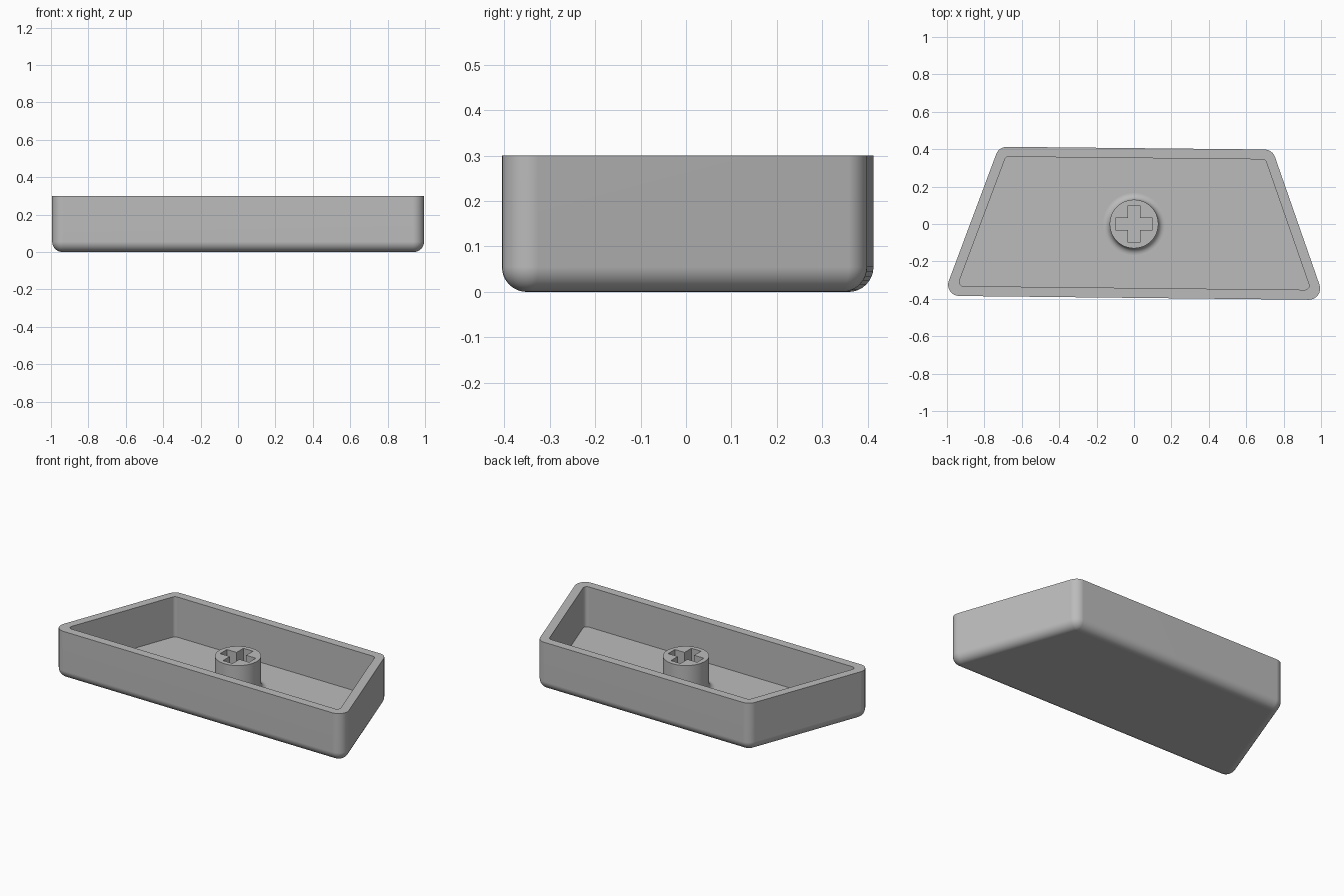
import bpy, bmesh, math
from mathutils import Vector

cube = bpy.data.objects.get("Cube")
if cube:
    bpy.data.objects.remove(cube, do_unlink=True)

grey = bpy.data.materials.new("plain_grey")
grey.use_nodes = True
colour = (0.5, 0.5, 0.5, 1)
grey.diffuse_color = colour
grey.node_tree.nodes["Principled BSDF"].inputs["Base Color"].default_value = colour

# Sharp corners of the trapezoid outline, counter-clockwise
CORNERS = [Vector(p) for p in ((-1.02, -0.384), (1.02, -0.406), (0.74, 0.398), (-0.722, 0.413))]
HEIGHT, FLOOR, WALL, ROUND = 0.3, 0.05, 0.053, 0.055
SEGMENTS = 8


def rounded_outline(inset, radius, z):
    """Trapezoid moved inward by inset, with corners of the given radius."""
    points = []
    for i, corner in enumerate(CORNERS):
        before = (corner - CORNERS[i - 1]).normalized()
        after = (CORNERS[(i + 1) % len(CORNERS)] - corner).normalized()
        inward = (after - before).normalized()
        half = after.angle(inward)
        centre = corner + inward * (inset + radius) / math.sin(half)
        start = math.atan2(-before.x, before.y)
        turn = math.pi - 2 * half
        for k in range(SEGMENTS + 1):
            a = start + turn * k / SEGMENTS
            points.append((centre.x + radius * math.cos(a), centre.y + radius * math.sin(a), z))
    return points


def circle(radius, z, count=64):
    return [(radius * math.cos(math.tau * k / count), radius * math.sin(math.tau * k / count), z)
            for k in range(count)]


def loft(name, loops):
    """Closed solid skinned through loops of equal length."""
    bm = bmesh.new()
    rings = [[bm.verts.new(p) for p in loop] for loop in loops]
    for a, b in zip(rings, rings[1:]):
        for k in range(len(a)):
            n = (k + 1) % len(a)
            bm.faces.new((a[k], a[n], b[n], b[k]))
    bm.faces.new(rings[0][::-1])
    bm.faces.new(rings[-1])
    bmesh.ops.recalc_face_normals(bm, faces=bm.faces)
    mesh = bpy.data.meshes.new(name)
    bm.to_mesh(mesh)
    bm.free()
    obj = bpy.data.objects.new(name, mesh)
    bpy.context.collection.objects.link(obj)
    mesh.materials.append(grey)
    return obj


def activate(obj):
    bpy.ops.object.select_all(action='DESELECT')
    obj.select_set(True)
    bpy.context.view_layer.objects.active = obj


def smooth(obj):
    activate(obj)
    bpy.ops.object.shade_smooth_by_angle(angle=math.radians(30))
    obj.modifiers.new("even_normals", 'WEIGHTED_NORMAL').keep_sharp = True


# Open tray: rounded underside, upright walls, flat rim, flat inner floor
loops = []
for k in range(SEGMENTS + 1):
    a = math.pi / 2 * k / SEGMENTS
    inset = ROUND * (1 - math.sin(a))
    loops.append(rounded_outline(inset, 0.06 - inset, ROUND * (1 - math.cos(a))))
loops.append(rounded_outline(0, 0.06, HEIGHT))
loops.append(rounded_outline(WALL, 0.022, HEIGHT))
loops.append(rounded_outline(WALL, 0.022, FLOOR))
smooth(loft("tray", loops))

# Round stem with a concave flare where it meets the floor
STEM, FLARE, TOP = 0.13, 0.035, 0.25
loops = [circle(STEM + FLARE, FLOOR - 0.02)]
for k in range(SEGMENTS + 1):
    a = math.pi / 2 * k / SEGMENTS
    loops.append(circle(STEM + FLARE * (1 - math.sin(a)), FLOOR + FLARE * (1 - math.cos(a))))
loops.append(circle(STEM, TOP))
stem = loft("stem", loops)

# Cross-shaped socket cut down through the stem
LONG, THIN = 0.1, 0.033
quarter = [(LONG, -THIN), (LONG, THIN), (THIN, THIN)]
cross = []
for x, y in quarter * 4:
    turns = len(cross) // len(quarter)
    for _ in range(turns):
        x, y = -y, x
    cross.append((x, y))
cutter = loft("socket_cutter", [[(x, y, z) for x, y in cross] for z in (0.01, 0.4)])
cutter.hide_render = True
cut = stem.modifiers.new("socket", 'BOOLEAN')
cut.operation = 'DIFFERENCE'
cut.solver = 'EXACT'
cut.object = cutter
activate(stem)
bpy.ops.object.modifier_apply(modifier=cut.name)
bpy.data.objects.remove(cutter, do_unlink=True)
smooth(stem)
